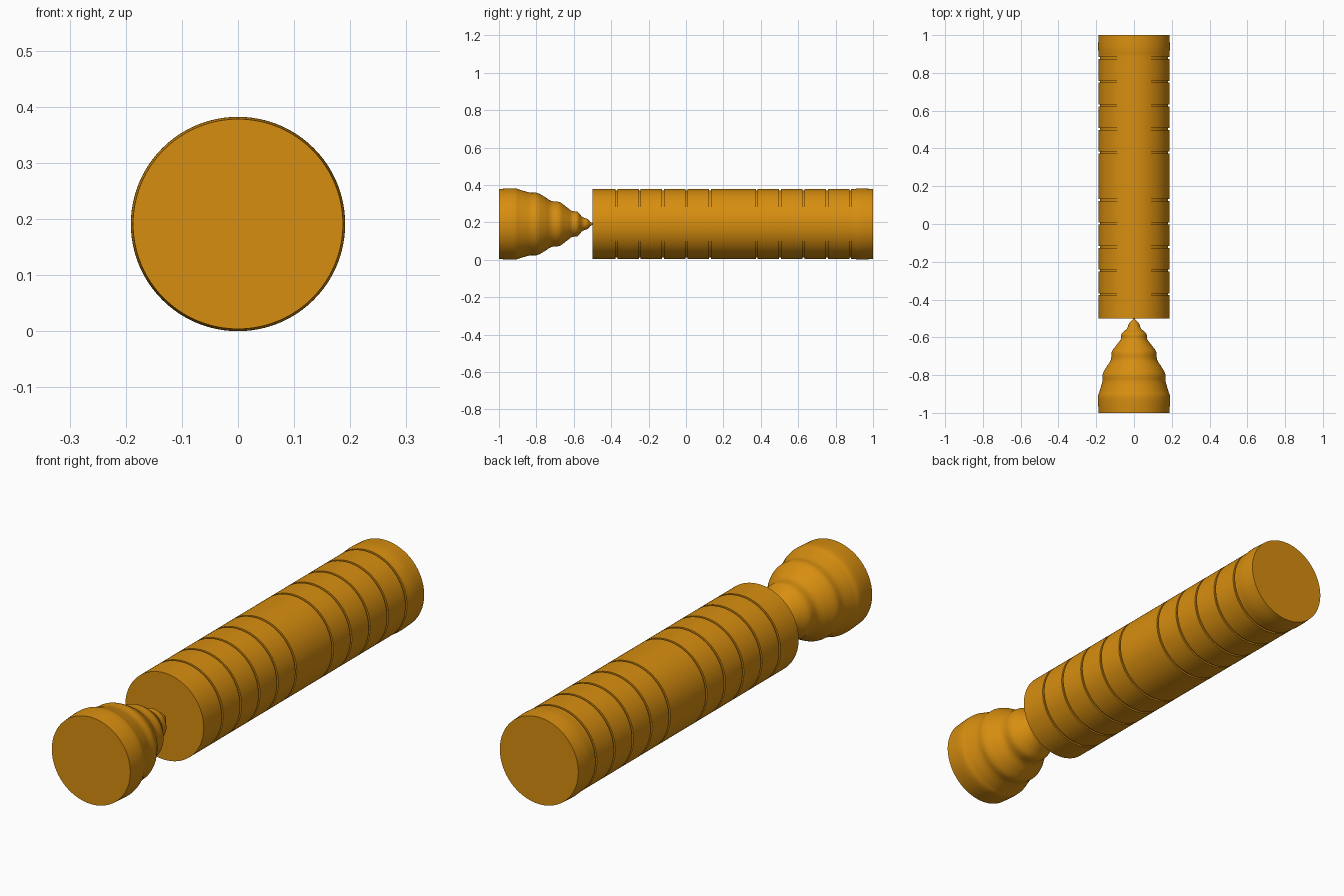
import bpy
import bmesh
import math

cube = bpy.data.objects.get("Cube")
if cube:
    bpy.data.objects.remove(cube, do_unlink=True)

AXIS_Z = 0.191
RADIUS = 0.187
SIDES = 96

amber = bpy.data.materials.new("amber")
amber.use_nodes = True
colour = (0.68, 0.27, 0.005, 1)
amber.diffuse_color = colour
amber.node_tree.nodes["Principled BSDF"].inputs["Base Color"].default_value = colour


def smooth_profile(points, steps=6):
    """Catmull-Rom curve through (y, radius) points."""
    padded = [points[0]] + points + [points[-1]]
    out = []
    for a, b, c, d in zip(padded, padded[1:], padded[2:], padded[3:]):
        for s in range(steps):
            t = s / steps
            out.append(tuple(
                0.5 * (2 * q + (r - p) * t + (2 * p - 5 * q + 4 * r - u) * t ** 2
                       + (3 * q - p - 3 * r + u) * t ** 3)
                for p, q, r, u in zip(a, b, c, d)))
    return out + [points[-1]]


def lathe(name, profile):
    """Closed solid turned around the long axis."""
    bm = bmesh.new()
    rings = []
    for y, r in profile:
        rings.append([bm.verts.new((r * math.cos(a), y, r * math.sin(a)))
                      for a in (math.tau * i / SIDES for i in range(SIDES))])
    for low, high in zip(rings, rings[1:]):
        for i in range(SIDES):
            j = (i + 1) % SIDES
            bm.faces.new((low[i], low[j], high[j], high[i]))
    bm.faces.new(rings[0])
    bm.faces.new(rings[-1])
    bmesh.ops.recalc_face_normals(bm, faces=bm.faces)
    mesh = bpy.data.meshes.new(name)
    bm.to_mesh(mesh)
    bm.free()
    mesh.materials.append(amber)
    obj = bpy.data.objects.new(name, mesh)
    obj.location.z = AXIS_Z
    bpy.context.collection.objects.link(obj)
    bpy.ops.object.select_all(action='DESELECT')
    obj.select_set(True)
    bpy.context.view_layer.objects.active = obj
    bpy.ops.object.shade_smooth_by_angle(angle=math.radians(35))
    return obj


# Rippled tip with its wide end to the front
lathe("rippled_tip", smooth_profile([
    (-1, 0.187), (-0.92, 0.191), (-0.885, 0.182), (-0.835, 0.168), (-0.795, 0.166),
    (-0.757, 0.146), (-0.72, 0.123), (-0.676, 0.117), (-0.64, 0.092), (-0.61, 0.07),
    (-0.58, 0.065), (-0.553, 0.037), (-0.527, 0.027), (-0.51, 0.01), (-0.5, 0.004)]))

# Long barrel: two groups of five narrow grooves, plain band between them
body = [(-0.5, RADIUS)]
for start in (-0.372, 0.378):
    for i in range(5):
        y = start + 0.125 * i
        half, floor = 0.005, RADIUS - 0.007
        body += [(y - half, RADIUS), (y - half, floor), (y + half, floor), (y + half, RADIUS)]
# Slightly swollen rear end
body += smooth_profile([(0.895, RADIUS), (0.915, 0.189), (0.945, 0.19), (1, 0.187)], 4)
lathe("grooved_barrel", body)
